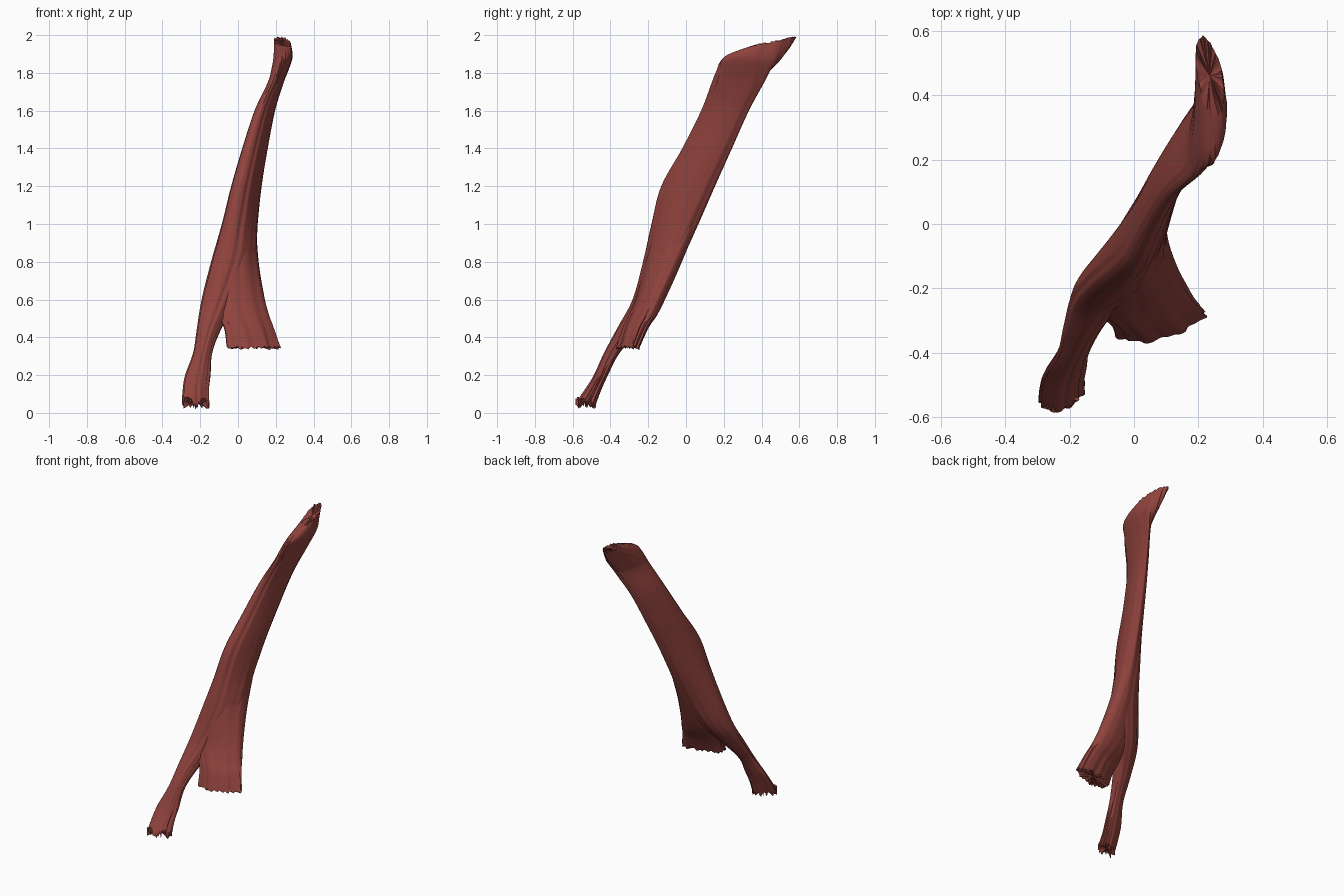
import bpy, bmesh, math, random
from mathutils import Vector

default_cube = bpy.data.objects.get("Cube")
if default_cube:
    bpy.data.objects.remove(default_cube, do_unlink=True)

SIDES = 72
STEPS = 7


def make_material(name, color):
    mat = bpy.data.materials.new(name)
    mat.use_nodes = True
    mat.diffuse_color = color
    bsdf = mat.node_tree.nodes["Principled BSDF"]
    bsdf.inputs["Base Color"].default_value = color
    bsdf.inputs["Roughness"].default_value = 0.7
    return mat


def smooth_path(rows):
    """Catmull-Rom interpolation of all section values."""
    result = []
    last = len(rows) - 1
    for i in range(last):
        before, start = rows[max(i - 1, 0)], rows[i]
        end, after = rows[i + 1], rows[min(i + 2, last)]
        for step in range(STEPS):
            t = step / STEPS
            result.append([
                b + 0.5 * t * (c - a + t * (2 * a - 5 * b + 4 * c - d
                                            + t * (3 * (b - c) + d - a)))
                for a, b, c, d in zip(before, start, end, after)])
    result.append(rows[last])
    return result


def fibre_profile(rng):
    """Depth of the fibre grooves around the section."""
    grooves = [rng.uniform(-1, 1) for _ in range(SIDES)]
    return [(grooves[i - 1] + 2 * grooves[i] + grooves[(i + 1) % SIDES]) / 4
            for i in range(SIDES)]


def section(row, fibres, depth):
    """Skewed ellipse: half widths in x and y with a phase between them."""
    z, cx, hx, cy, hy, phase, tilt = row
    lag = math.radians(phase)
    points = []
    for i in range(SIDES):
        angle = math.tau * i / SIDES
        across, along = math.cos(angle), math.cos(angle - lag)
        size = 1 + depth * (fibres[i] - 0.05)
        points.append(Vector((cx + hx * across * size,
                              cy + hy * along * size,
                              z + tilt * along)))
    return points


def fibre_loft(name, rows, material, seed, frayed_ends):
    rng = random.Random(seed)
    early, late = fibre_profile(rng), fibre_profile(rng)
    path = smooth_path(rows)
    bm = bmesh.new()
    rings = []
    for k, row in enumerate(path):
        f = k / (len(path) - 1)
        fibres = [a * (1 - f) + b * f for a, b in zip(early, late)]
        # Grooves are deepest near the torn lower end
        depth = 0.07 + 0.12 * (1 - f) ** 4
        points = section(row, fibres, depth)
        for is_end, at_end in ((k == 0, 0), (k == len(path) - 1, 1)):
            if is_end and frayed_ends[at_end]:
                for p in points:
                    p.z += frayed_ends[at_end] * rng.uniform(-1, 1)
        rings.append([bm.verts.new(p) for p in points])
    for low, high in zip(rings, rings[1:]):
        for i in range(SIDES):
            j = (i + 1) % SIDES
            bm.faces.new((low[i], low[j], high[j], high[i]))
    # Slightly hollow caps
    for ring, inward in ((rings[0], 0.015), (rings[-1], -0.01)):
        middle = sum((v.co for v in ring), Vector()) / SIDES
        hub = bm.verts.new(middle + Vector((0, 0, inward)))
        for i in range(SIDES):
            bm.faces.new((ring[i], ring[(i + 1) % SIDES], hub))
    bmesh.ops.recalc_face_normals(bm, faces=bm.faces[:])
    mesh = bpy.data.meshes.new(name)
    bm.to_mesh(mesh)
    bm.free()
    mesh.materials.append(material)
    obj = bpy.data.objects.new(name, mesh)
    bpy.context.collection.objects.link(obj)
    bpy.ops.object.select_all(action='DESELECT')
    obj.select_set(True)
    bpy.context.view_layer.objects.active = obj
    bpy.ops.object.shade_smooth_by_angle(angle=math.radians(40))
    return obj


flesh = make_material("muscle red", (0.28, 0.056, 0.047, 1))

# Columns: height, x centre, x half, y centre, y half, phase, tilt
belly_rows = [
    (.05, -.22, .07, -.53, .05, 62, -.005),
    (.12, -.22, .068, -.493, .042, 62, 0),
    (.2, -.21, .066, -.45, .036, 65, 0),
    (.32, -.185, .05, -.39, .04, 75, 0),
    (.45, -.15, .065, -.3, .06, 75, 0),
    (.6, -.095, .095, -.2, .08, 72, 0),
    (.8, -.025, .115, -.125, .1, 68, 0),
    (1, .01, .094, -.058, .122, 63, 0),
    (1.2, .045, .08, .01, .14, 57, 0),
    (1.4, .09, .067, .11, .13, 55, 0),
    (1.6, .142, .054, .205, .125, 56, 0),
    (1.75, .2, .042, .275, .137, 62, 0),
    (1.81, .22, .045, .305, .143, 72, 0),
    (1.885, .238, .05, .36, .155, 95, 0),
    (1.965, .235, .044, .46, .12, 118, .025),
]
flap_rows = [
    (.345, .082, .138, -.305, .06, 62, 0),
    (.45, .058, .13, -.265, .068, 66, 0),
    (.52, .025, .14, -.225, .075, 70, 0),
    (.62, .005, .135, -.18, .08, 72, 0),
    (.8, .003, .107, -.118, .098, 66, 0),
    (1, .018, .08, -.05, .108, 60, 0),
    (1.2, .05, .05, .01, .09, 55, 0),
]

# Long belly running from the upper attachment to the lower tendon
fibre_loft("muscle_belly", belly_rows, flesh, 3, (.032, .006))
# Short side head that splits off near the bottom
fibre_loft("side_flap", flap_rows, flesh, 8, (.012, 0))
